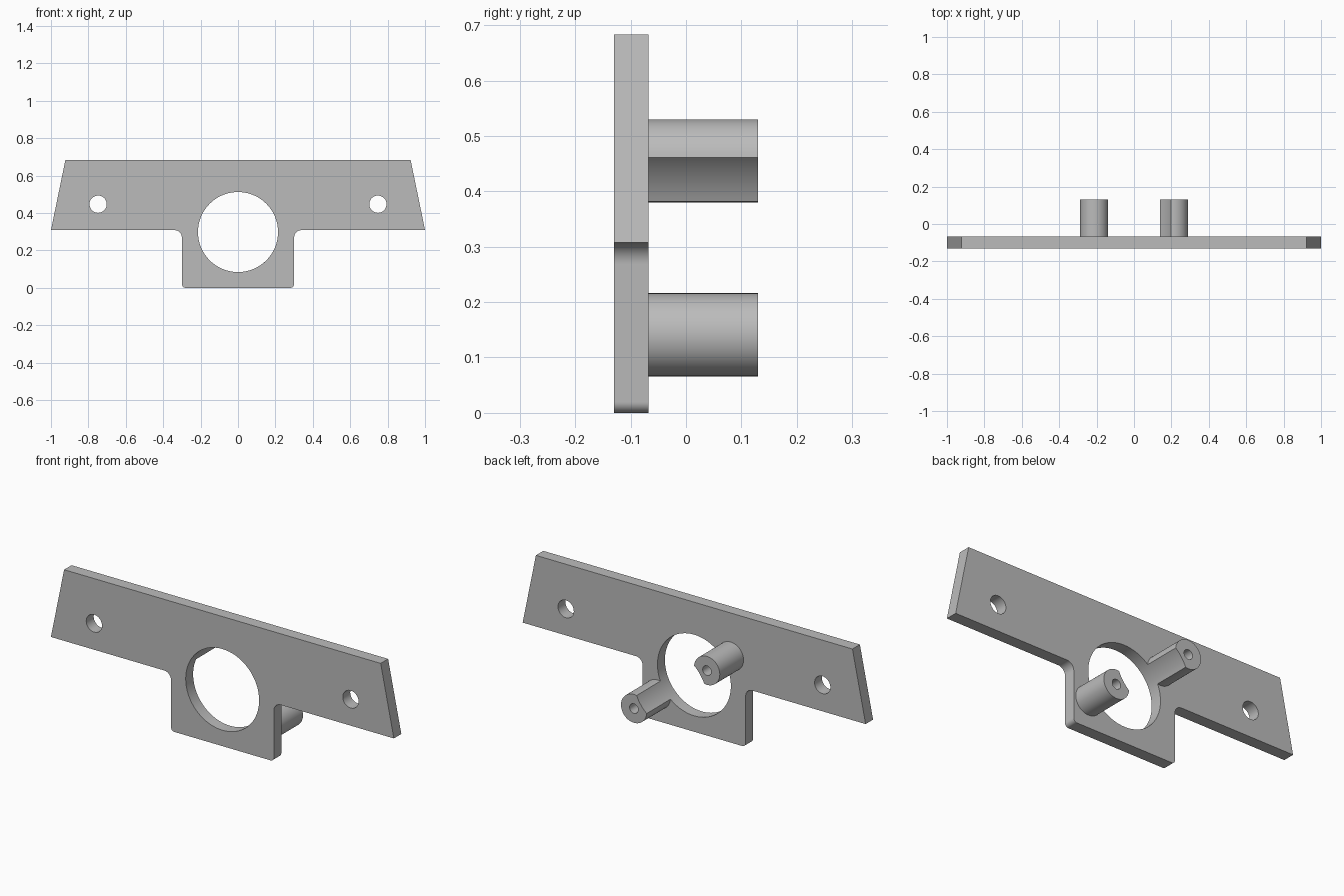
import bpy, bmesh
from math import pi, cos, sin, acos, hypot, atan2

cube = bpy.data.objects.get("Cube")
if cube:
    bpy.data.objects.remove(cube, do_unlink=True)

grey = bpy.data.materials.new("plain grey")
grey.use_nodes = True
colour = (0.5, 0.5, 0.5, 1)
grey.diffuse_color = colour
grey.node_tree.nodes["Principled BSDF"].inputs["Base Color"].default_value = colour

FRONT, PLATE_BACK, POST_END = -0.13, -0.068, 0.13
BORE_Z, BORE_R = 0.298, 0.214
POST_R = 0.075


def arc(cx, cz, r, start, end, steps=12):
    """Points along an arc, both ends included."""
    return [(cx + r * cos(start + (end - start) * i / steps),
             cz + r * sin(start + (end - start) * i / steps)) for i in range(steps + 1)]


def circle(cx, cz, r, steps=48):
    return arc(cx, cz, r, 0, 2 * pi, steps)[:-1]


def extruded(name, loops, y0, y1):
    """Fill the first loop, leave the others as holes, and extrude from y0 to y1."""
    curve = bpy.data.curves.new(name, "CURVE")
    curve.dimensions = "2D"
    curve.fill_mode = "BOTH"
    curve.extrude = (y1 - y0) / 2
    for loop in loops:
        spline = curve.splines.new("POLY")
        spline.points.add(len(loop) - 1)
        for point, (x, z) in zip(spline.points, loop):
            point.co = (x, z, 0, 1)
        spline.use_cyclic_u = True
    obj = bpy.data.objects.new(name, curve)
    bpy.context.collection.objects.link(obj)
    obj.location.y = (y0 + y1) / 2
    obj.rotation_euler.x = pi / 2
    bpy.ops.object.select_all(action="DESELECT")
    obj.select_set(True)
    bpy.context.view_layer.objects.active = obj
    bpy.ops.object.convert(target="MESH")
    obj = bpy.context.object
    bm = bmesh.new()
    bm.from_mesh(obj.data)
    bmesh.ops.remove_doubles(bm, verts=bm.verts, dist=0.0001)
    bmesh.ops.recalc_face_normals(bm, faces=bm.faces)
    bm.to_mesh(obj.data)
    bm.free()
    obj.data.materials.clear()
    obj.data.materials.append(grey)
    bpy.ops.object.shade_smooth_by_angle(angle=pi / 6)
    return obj


# Mounting plate: tapered wings, filleted lower tab, bore and two screw holes
fillet, corner, tab, step = 0.04, 0.02, 0.3, 0.308
half = [(0.923, 0.683), (1, step)]
half += arc(tab + fillet, step - fillet, fillet, pi / 2, pi)
half += arc(tab - corner, corner, corner, 0, -pi / 2)
outline = half + [(-x, z) for x, z in reversed(half)]
extruded("mounting_plate",
         [outline, circle(0, BORE_Z, BORE_R, 96)]
         + [circle(side * 0.748, 0.447, 0.046) for side in (-1, 1)],
         FRONT, PLATE_BACK)


# Two drilled posts behind the plate, each hollowed on one side by the bore
def post(name, px, pz):
    d, theta = hypot(px, pz), atan2(pz, px)
    on_post = acos((d * d + POST_R ** 2 - BORE_R ** 2) / (2 * d * POST_R))
    on_bore = acos((d * d + BORE_R ** 2 - POST_R ** 2) / (2 * d * BORE_R))
    cz = BORE_Z + pz
    section = arc(px, cz, POST_R, theta + pi + on_post, theta + 3 * pi - on_post, 48)
    section += arc(0, BORE_Z, BORE_R, theta + on_bore, theta - on_bore)[1:-1]
    extruded(name, [section, circle(px, cz, 0.025, 32)], PLATE_BACK, POST_END)


post("upper_right_post", -0.213, 0.157)
post("lower_left_post", 0.213, -0.157)
